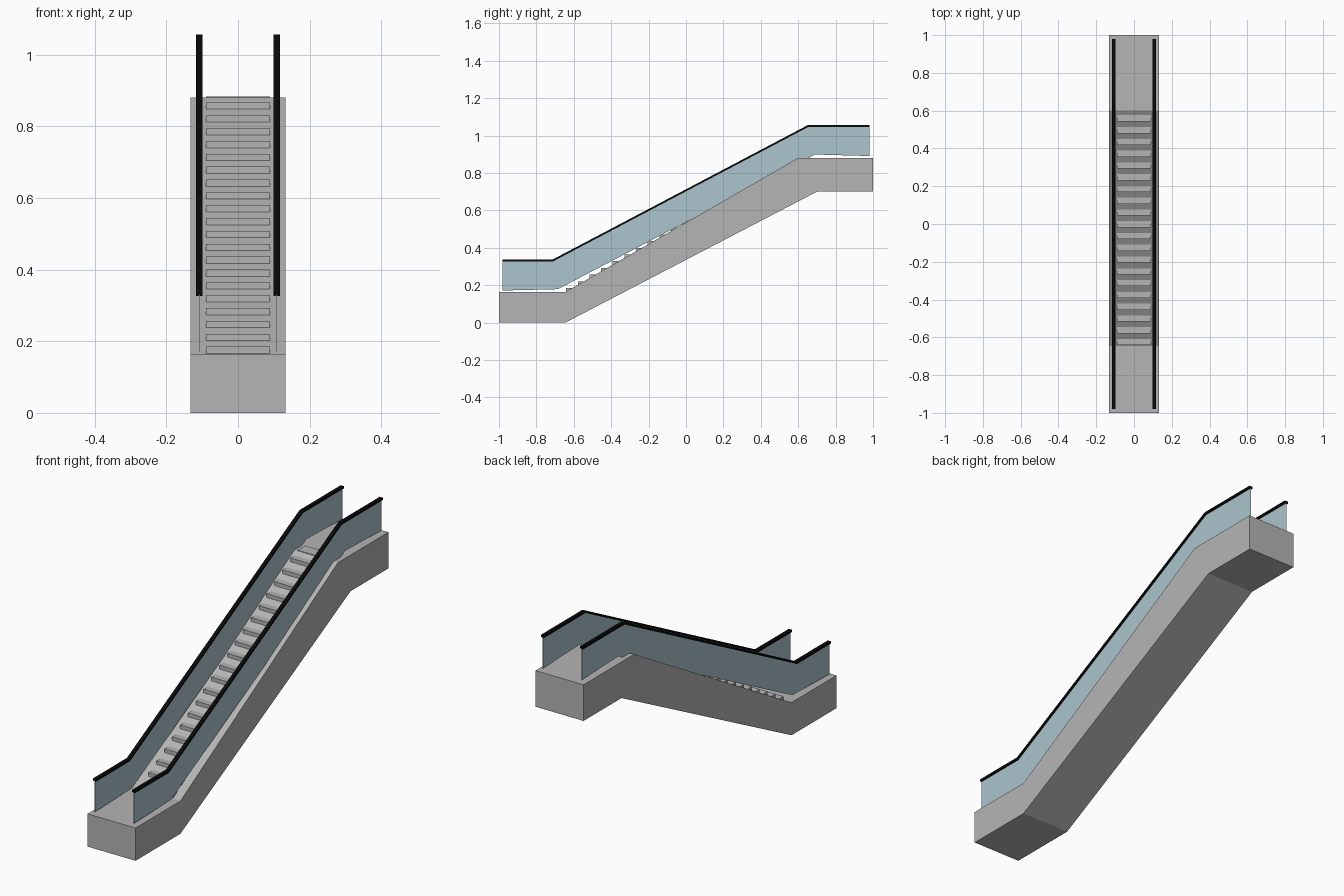
import bpy
import bmesh

cube = bpy.data.objects.get("Cube")
if cube:
    bpy.data.objects.remove(cube, do_unlink=True)


def make_material(name, color):
    mat = bpy.data.materials.new(name)
    mat.use_nodes = True
    mat.diffuse_color = (*color, 1)
    mat.node_tree.nodes["Principled BSDF"].inputs["Base Color"].default_value = (*color, 1)
    return mat


grey = make_material("light grey metal", (0.46, 0.46, 0.46))
blue = make_material("pale blue glass", (0.41, 0.56, 0.61))
black = make_material("black rubber", (0.003, 0.003, 0.003))


def add_profiles(bm, profile, x, width):
    """Extrude a closed (y, z) outline across x."""
    face = bm.faces.new([bm.verts.new((x - width / 2, y, z)) for y, z in profile])
    out = bmesh.ops.extrude_face_region(bm, geom=[face])["geom"]
    moved = [v for v in out if isinstance(v, bmesh.types.BMVert)]
    bmesh.ops.translate(bm, vec=(width, 0, 0), verts=moved)


def make_part(name, profiles, x, width, mat):
    bm = bmesh.new()
    for profile in profiles:
        add_profiles(bm, profile, x, width)
    bmesh.ops.recalc_face_normals(bm, faces=bm.faces)
    mesh = bpy.data.meshes.new(name)
    bm.to_mesh(mesh)
    bm.free()
    mesh.materials.append(mat)
    obj = bpy.data.objects.new(name, mesh)
    bpy.context.collection.objects.link(obj)
    return obj


def band(path, drop):
    """Closed outline between a path and its copy lowered by drop."""
    return path + [(y, z - drop) for y, z in reversed(path)]


# Truss body with its two landings
LOW, HIGH = 0.164, 0.881
START, END = -0.645, 0.60
body = [(-1, 0), (-0.645, 0), (0.70, 0.70), (1, 0.70),
        (1, HIGH), (END, HIGH), (START, LOW), (-1, LOW)]
make_part("truss_body", [body], 0, 0.266, grey)

# Steps protruding from the incline
COUNT, RISE, RUN = 20, 0.0359, 0.0623
steps = []
for i in range(COUNT):
    y, top = -0.641 + i * RUN, 0.185 + i * RISE
    steps.append([(y, top - 0.023), (y, top), (y + 0.045, top), (y + 0.045, top - 0.023)])
make_part("steps", steps, 0, 0.18, grey)

# Thin plate where the steps run into the upper landing
plate = [(END, 0.876), (END, 0.884), (0.66, 0.884), (0.66, 0.876)]
make_part("landing_plate", [plate], 0, 0.18, grey)

# Glass balustrades and handrails on both sides
rail_path = [(-0.98, 0.338), (-0.712, 0.338), (0.653, 1.057), (0.98, 1.057)]
glass = [(-0.98, 0.33), (-0.71, 0.33), (0.655, 1.049), (0.98, 1.049),
         (0.98, 0.891), (0.69, 0.899), (-0.685, 0.179), (-0.98, 0.172)]
for side, sign in (("left", 1), ("right", -1)):
    make_part(side + "_glass_panel", [glass], sign * 0.108, 0.002, blue)
    make_part(side + "_handrail", [band(rail_path, 0.011)], sign * 0.108, 0.018, black)
